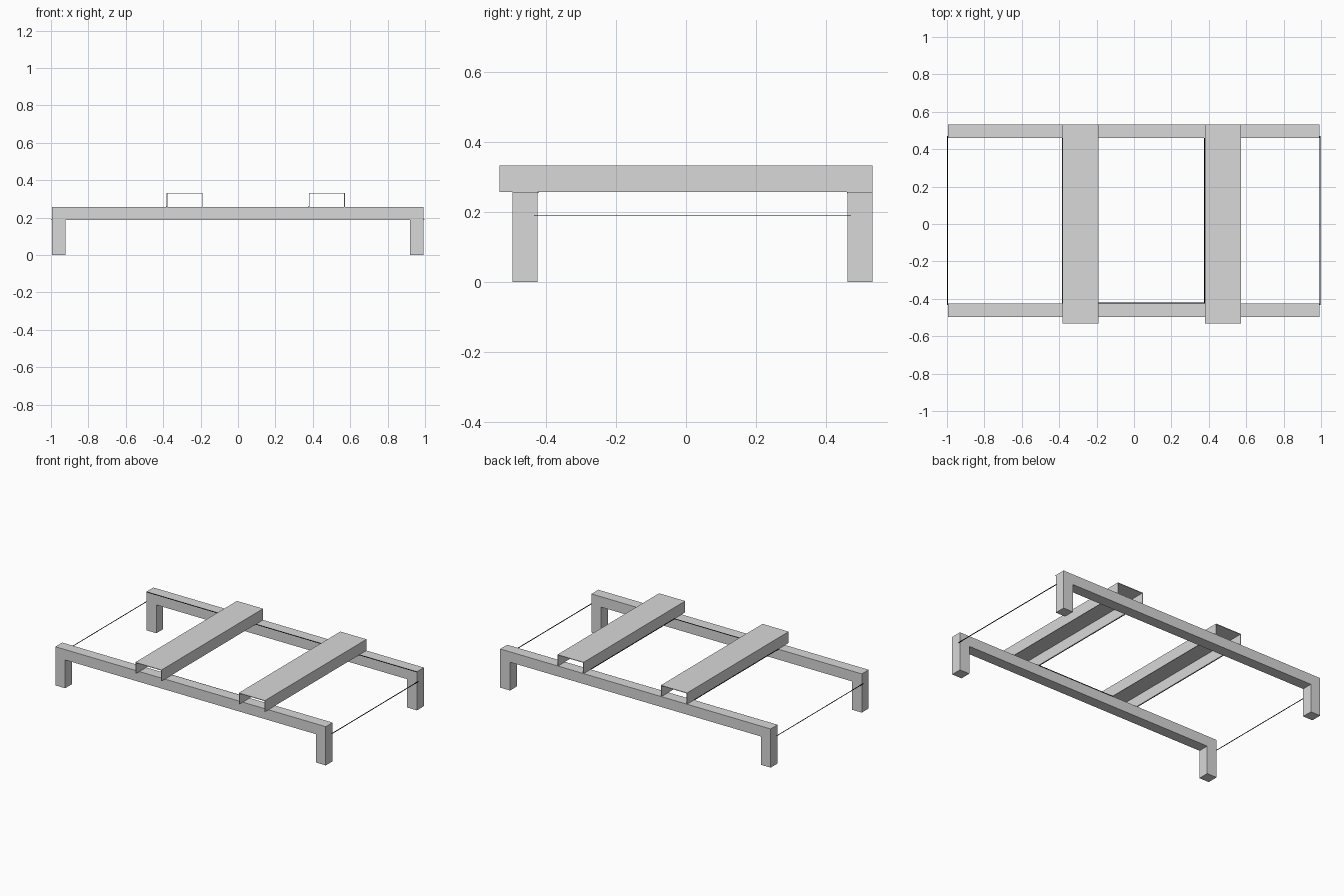
import bpy
import bmesh

cube = bpy.data.objects.get("Cube")
if cube:
    bpy.data.objects.remove(cube, do_unlink=True)


def flat_material(name, level):
    mat = bpy.data.materials.new(name)
    mat.use_nodes = True
    mat.diffuse_color = (level, level, level, 1)
    mat.node_tree.nodes["Principled BSDF"].inputs["Base Color"].default_value = mat.diffuse_color
    return mat


grey = flat_material("light grey", 0.687)
black = flat_material("black", 0)


def extrude_profile(name, profile, y0, y1, mat):
    """Extrude a closed (x, z) outline along y."""
    bm = bmesh.new()
    face = bm.faces.new([bm.verts.new((x, y0, z)) for x, z in profile])
    result = bmesh.ops.extrude_face_region(bm, geom=[face])
    verts = [v for v in result["geom"] if isinstance(v, bmesh.types.BMVert)]
    bmesh.ops.translate(bm, verts=verts, vec=(0, y1 - y0, 0))
    bmesh.ops.recalc_face_normals(bm, faces=bm.faces)
    mesh = bpy.data.meshes.new(name)
    bm.to_mesh(mesh)
    bm.free()
    mesh.materials.append(mat)
    obj = bpy.data.objects.new(name, mesh)
    bpy.context.collection.objects.link(obj)


def arch(x0, x1, top, under, foot, side):
    """Outline of an upside-down U with legs of the given thickness."""
    return [(x0, foot), (x0, top), (x1, top), (x1, foot),
            (x1 - side, foot), (x1 - side, under), (x0 + side, under), (x0 + side, foot)]


def strip(name, x0, x1, y0, y1, z0, z1):
    """Fine black strip."""
    extrude_profile(name, [(x0, z0), (x0, z1), (x1, z1), (x1, z0)], y0, y1, black)


# Long rails, each in one piece with its two end legs
left, right, rail_top = 0.992, -0.995, 0.257
front_inner, back_inner = -0.424, 0.461
rail = arch(right, left, rail_top, 0.188, 0, 0.072)
extrude_profile("front_rail_and_legs", rail, front_inner - 0.072, front_inner, grey)
extrude_profile("back_rail_and_legs", rail, back_inner, back_inner + 0.072, grey)

# Thin sheet channels, open underneath, with a dark line along the lower edge
for side, x0 in (("right", -0.381), ("left", 0.379)):
    channel = arch(x0, x0 + 0.192, 0.332, 0.328, rail_top, 0.004)
    extrude_profile(side + "_channel", channel, -0.533, 0.533, grey)
    strip(side + "_channel_edge", x0 - 0.004, x0, front_inner, back_inner,
          rail_top, rail_top + 0.002)

# Flat tie wires joining the rail ends
for side, x0, x1 in (("right", -1.0, right), ("left", left, 0.998)):
    strip(side + "_tie_wire", x0, x1, front_inner - 0.01, back_inner + 0.01, 0.188, 0.1895)

# Dark lines along the inner top edges of the rails
strip("front_rail_edge", -0.189, 0.379, front_inner, front_inner + 0.004,
      rail_top - 0.002, rail_top)
strip("back_rail_edge", right, left, back_inner - 0.001, back_inner,
      rail_top - 0.004, rail_top)
